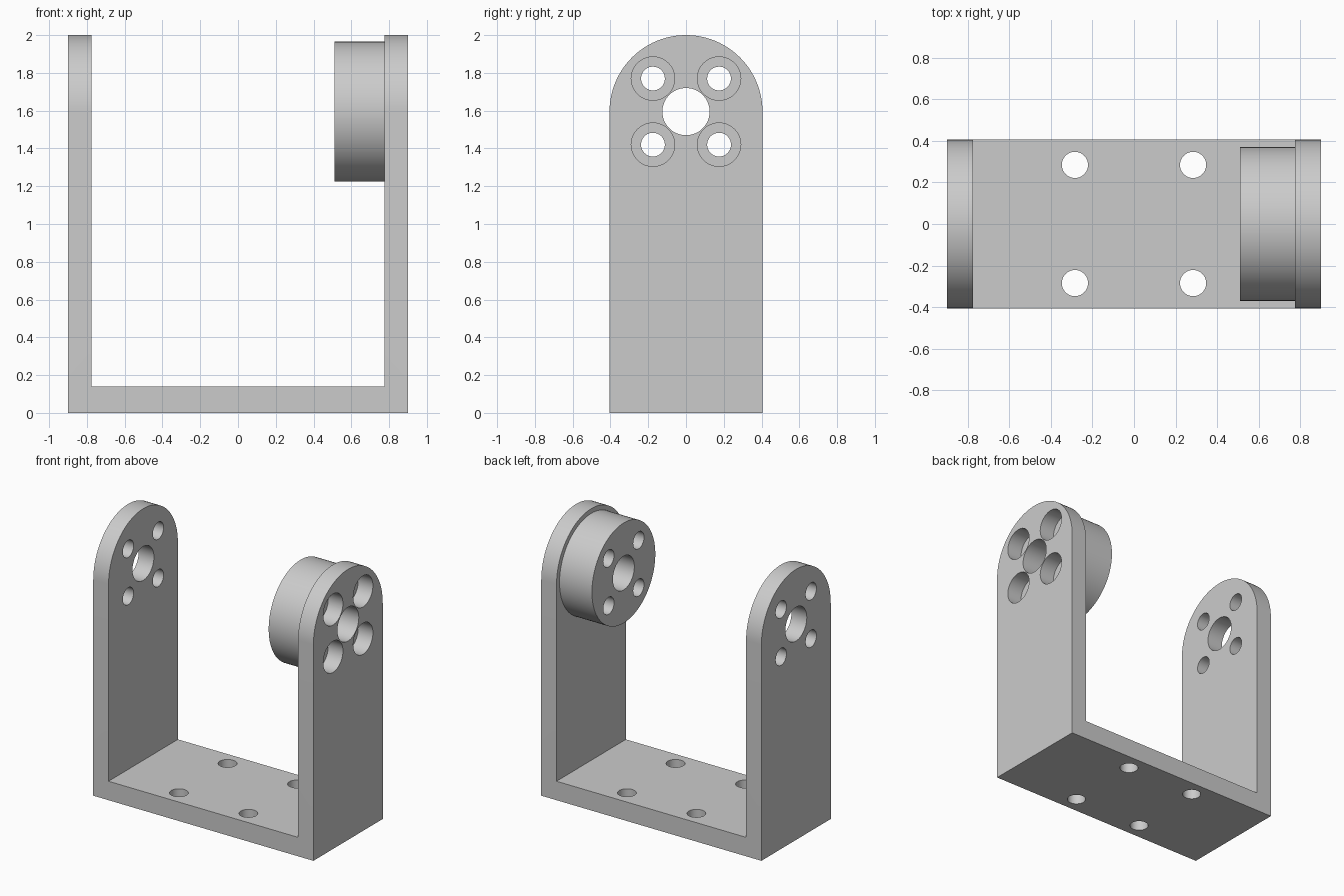
import bpy, bmesh, math
from mathutils import Matrix, Vector

if "Cube" in bpy.data.objects:
    bpy.data.objects.remove(bpy.data.objects["Cube"])

W, D, H = 0.9, 0.405, 2.0       # half length, half depth, height
INNER, FLOOR = 0.775, 0.14      # inner wall position, base thickness
PZ = H - D                      # pivot height
HOLE = 0.063


def make_object(name, bm):
    bmesh.ops.recalc_face_normals(bm, faces=bm.faces)
    mesh = bpy.data.meshes.new(name)
    bm.to_mesh(mesh)
    bm.free()
    obj = bpy.data.objects.new(name, mesh)
    bpy.context.collection.objects.link(obj)
    return obj


def prism(name, points, direction):
    """Extrude a closed profile along a vector."""
    bm = bmesh.new()
    face = bm.faces.new([bm.verts.new(p) for p in points])
    ext = bmesh.ops.extrude_face_region(bm, geom=[face])
    verts = [v for v in ext["geom"] if isinstance(v, bmesh.types.BMVert)]
    bmesh.ops.translate(bm, verts=verts, vec=Vector(direction))
    return make_object(name, bm)


def cylinder(name, radius, length, centre, axis="X", sides=64):
    bm = bmesh.new()
    turn = Matrix.Rotation(math.pi / 2, 4, "Y") if axis == "X" else Matrix()
    bmesh.ops.create_cone(bm, cap_ends=True, segments=sides, radius1=radius,
                          radius2=radius, depth=length,
                          matrix=Matrix.Translation(centre) @ turn)
    return make_object(name, bm)


def combine(target, tool, operation):
    """Apply a boolean and discard the helper."""
    mod = target.modifiers.new("bool", "BOOLEAN")
    mod.operation, mod.solver, mod.object = operation, "EXACT", tool
    deps = bpy.context.evaluated_depsgraph_get()
    mesh = bpy.data.meshes.new_from_object(target.evaluated_get(deps))
    target.modifiers.clear()
    target.data = mesh
    bpy.data.objects.remove(tool)


# U-shaped bracket, trimmed to the round-topped side outline
u_shape = [(-W, 0), (W, 0), (W, 2.2), (INNER, 2.2), (INNER, FLOOR),
           (-INNER, FLOOR), (-INNER, 2.2), (-W, 2.2)]
bracket = prism("bracket", [(x, -0.6, z) for x, z in u_shape], (0, 1.2, 0))
outline = [(-1.2, -D, -0.2), (-1.2, D, -0.2)]
for i in range(49):
    a = math.pi * i / 48
    outline.append((-1.2, D * math.cos(a), PZ + D * math.sin(a)))
combine(bracket, prism("side_outline", outline, (2.4, 0, 0)), "INTERSECT")

# Round boss on the inside of the right arm
combine(bracket, cylinder("boss", 0.37, 0.33, (0.675, 0, PZ), sides=96), "UNION")

# Pivot hole through both arms and the boss
combine(bracket, cylinder("pivot_cutter", 0.125, 2.4, (0, 0, PZ)), "DIFFERENCE")

for sx in (-1, 1):
    for sy in (-1, 1):
        # Screw holes through the arms, with counterbores on the right
        y, z = sx * 0.175, PZ + sy * 0.175
        combine(bracket, cylinder("screw_cutter", HOLE, 2.4, (0, y, z), sides=40),
                "DIFFERENCE")
        combine(bracket, cylinder("counterbore_cutter", 0.115, 0.24, (0.9, y, z),
                                  sides=48), "DIFFERENCE")
        # Mounting holes through the base
        combine(bracket, cylinder("base_cutter", HOLE, 0.5,
                                  (sx * 0.284, sy * 0.284, 0.07), "Z", 40),
                "DIFFERENCE")

# Plain grey finish
grey = bpy.data.materials.new("light_grey")
grey.diffuse_color = (0.6, 0.6, 0.6, 1)
grey.use_nodes = True
grey.node_tree.nodes["Principled BSDF"].inputs["Base Color"].default_value = grey.diffuse_color
bracket.data.materials.clear()
bracket.data.materials.append(grey)
for p in bracket.data.polygons:
    p.material_index = 0

bpy.ops.object.select_all(action="DESELECT")
bracket.select_set(True)
bpy.context.view_layer.objects.active = bracket
bpy.ops.object.shade_smooth_by_angle(angle=math.radians(30))
